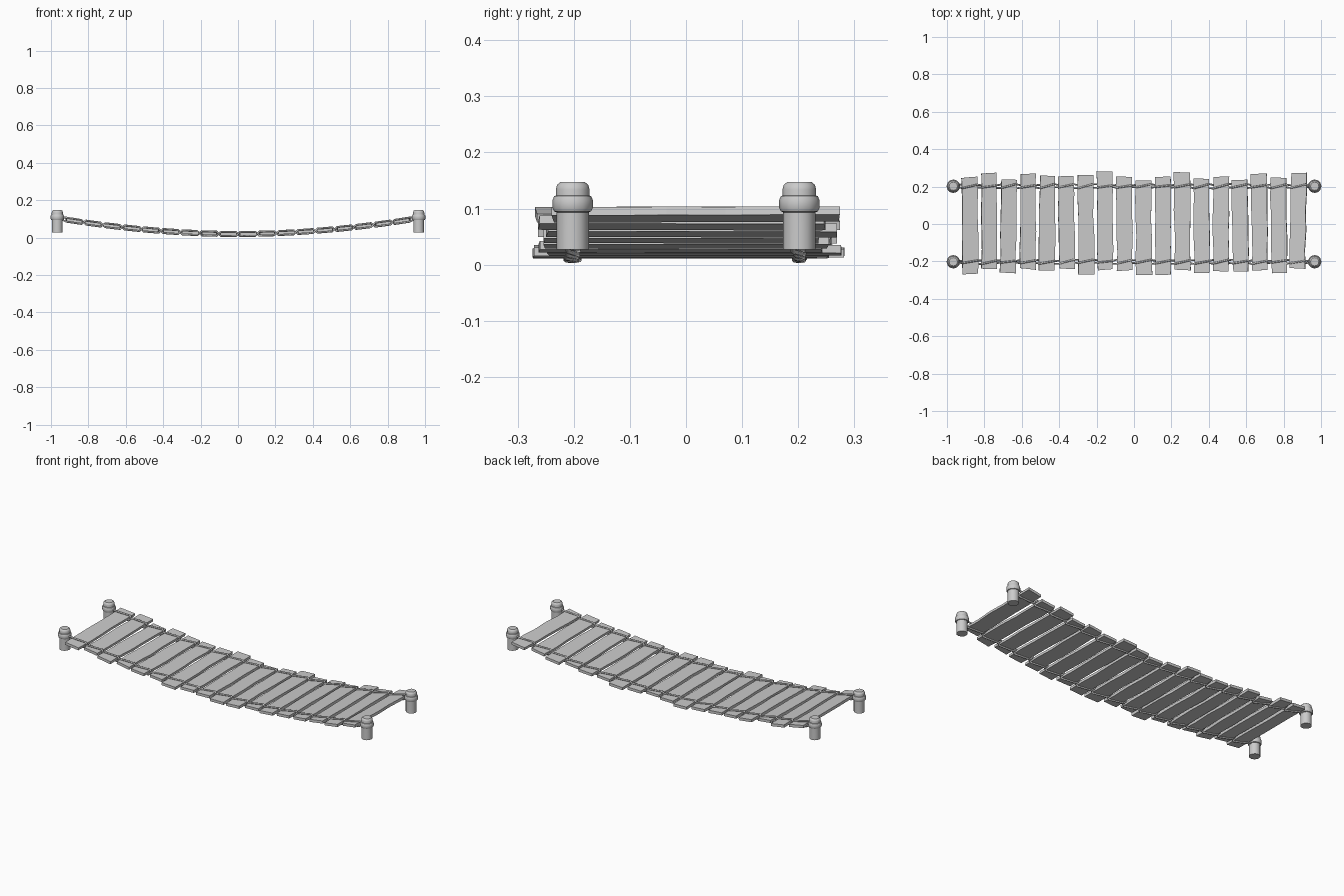
import bpy, bmesh, math, random
from mathutils import Matrix, Vector

random.seed(4)
if "Cube" in bpy.data.objects:
    bpy.data.objects.remove(bpy.data.objects["Cube"])

grey = bpy.data.materials.new("plain grey")
grey.use_nodes = True
grey.diffuse_color = (0.6, 0.6, 0.6, 1)
grey.node_tree.nodes["Principled BSDF"].inputs["Base Color"].default_value = (0.6, 0.6, 0.6, 1)


def finish(name, bm, smooth=False):
    bmesh.ops.recalc_face_normals(bm, faces=bm.faces)
    mesh = bpy.data.meshes.new(name)
    bm.to_mesh(mesh)
    bm.free()
    obj = bpy.data.objects.new(name, mesh)
    bpy.context.collection.objects.link(obj)
    mesh.materials.append(grey)
    if smooth:
        bpy.ops.object.select_all(action="DESELECT")
        obj.select_set(True)
        bpy.context.view_layer.objects.active = obj
        bpy.ops.object.shade_smooth_by_angle(angle=math.radians(40))
    return obj


def sag(x):
    """Height of the middle of the deck."""
    return 0.019 + 0.082 * (abs(x) / 0.95) ** 1.9


def slope(x):
    return math.atan((sag(x + 0.01) - sag(x - 0.01)) / 0.02)


def lathe(name, profile, centre, sides=12):
    bm = bmesh.new()
    rings = []
    for r, z in profile:
        rings.append([bm.verts.new((centre[0] + r * math.cos(math.tau * i / sides),
                                    centre[1] + r * math.sin(math.tau * i / sides), z))
                      for i in range(sides)])
    for a, b in zip(rings, rings[1:]):
        for i in range(sides):
            j = (i + 1) % sides
            bm.faces.new((a[i], a[j], b[j], b[i]))
    bm.faces.new(rings[0])
    bm.faces.new(rings[-1])
    return finish(name, bm, True)


# Posts with a rope collar under a rounded cap
POST_X, POST_Y = 0.966, 0.202
post_profile = [(0.029, 0.027), (0.029, 0.1), (0.03, 0.134), (0.028, 0.142), (0.022, 0.147)]
collar_profile = [(0.028, 0.093), (0.033, 0.095), (0.036, 0.101),
                  (0.036, 0.115), (0.033, 0.122), (0.028, 0.124)]
for sx, end in ((1, "left"), (-1, "right")):
    for sy, side in ((1, "back"), (-1, "front")):
        lathe(f"post_{end}_{side}", post_profile, (sx * POST_X, sy * POST_Y))
        lathe(f"collar_{end}_{side}", collar_profile, (sx * POST_X, sy * POST_Y))

# Uneven planks: back and front reach of each, in hundredths
back = [25, 27, 24, 26.5, 26, 26, 26, 27.8, 25.5, 23.5, 25, 27.8, 24, 25, 24, 26.5, 24.5, 27]
front = [26.5, 24, 26, 24, 24.5, 24, 27.2, 24.5, 25, 27, 27.5, 24.5, 26.5, 25, 25, 24.5, 26.5, 24]
PITCH, WIDTH, THICK = 0.1032, 0.084, 0.015
plank_x = [(i - 8.5) * PITCH for i in range(18)]
for i, x in enumerate(plank_x):
    bm = bmesh.new()
    bmesh.ops.create_cube(bm, size=1)
    length_edges = [e for e in bm.edges if abs(e.verts[0].co.y - e.verts[1].co.y) > 0.5]
    bmesh.ops.subdivide_edges(bm, edges=length_edges, cuts=4, use_grid_fill=True)
    shift = {}
    for v in bm.verts:
        key = (round(v.co.x, 1), round(v.co.y, 1))
        if key not in shift:
            shift[key] = (random.uniform(-0.003, 0.003), random.uniform(-0.005, 0.005))
        t = v.co.y + 0.5
        y = (t * (back[i] + front[i]) - front[i]) / 100
        v.co = (v.co.x * WIDTH + shift[key][0], y + shift[key][1], v.co.z * THICK)
    turn = Matrix.Rotation(-slope(x), 4, "Y") @ Matrix.Rotation(random.uniform(-0.018, 0.018), 4, "Z")
    bm.transform(Matrix.Translation((x, 0, sag(x))) @ turn)
    finish(f"plank_{i + 1}", bm)


# Pairs of ropes that weave over and under the planks and cross in the gaps
def rope(name, y, phase):
    curve = bpy.data.curves.new(name, "CURVE")
    curve.dimensions = "3D"
    curve.bevel_depth = 0.005
    curve.bevel_resolution = 1
    curve.use_fill_caps = True
    points = [Vector((-POST_X, y, 0.108))]
    for i, x in enumerate(plank_x):
        up = 1 if (i + phase) % 2 else -1
        for s in (-1, 1):
            px = x + s * WIDTH * 0.47
            points.append(Vector((px, y + s * up * 0.008 + random.uniform(-0.004, 0.004),
                                  sag(px) + up * (THICK / 2 + 0.004))))
    points.append(Vector((POST_X, y, 0.108)))
    spline = curve.splines.new("POLY")
    spline.points.add(len(points) - 1)
    for p, co in zip(spline.points, points):
        p.co = (*co, 1)
    obj = bpy.data.objects.new(name, curve)
    bpy.context.collection.objects.link(obj)
    curve.materials.append(grey)


for sy, side in ((1, "back"), (-1, "front")):
    for phase in (0, 1):
        rope(f"rope_{side}_{phase + 1}", sy * POST_Y, phase)
